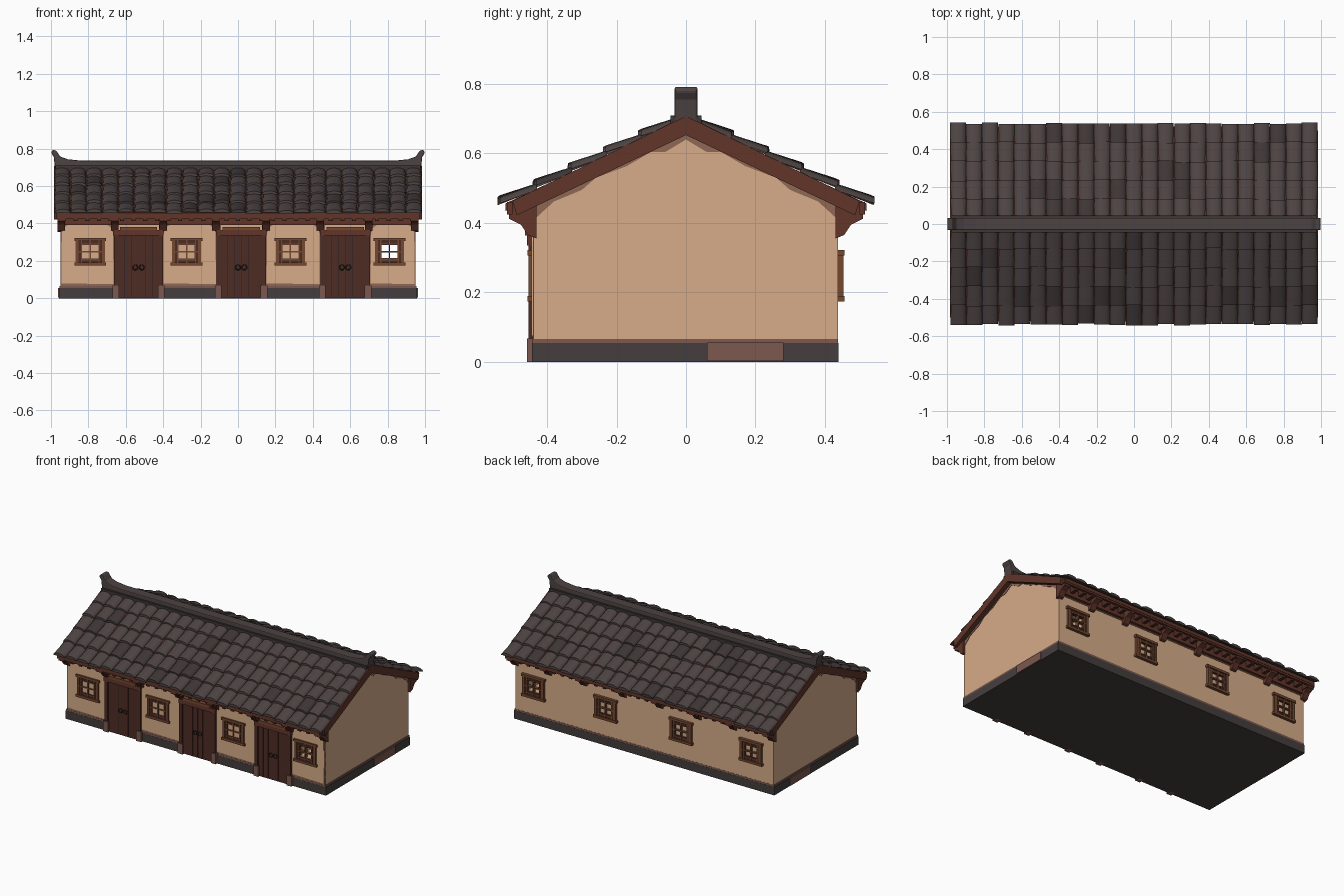
import bpy, bmesh, math, random
from mathutils import Vector, Matrix

random.seed(4)
cube = bpy.data.objects.get("Cube")
if cube:
    bpy.data.objects.remove(cube, do_unlink=True)


def material(name, r, g, b):
    m = bpy.data.materials.new(name)
    m.use_nodes = True
    m.diffuse_color = (r, g, b, 1)
    m.node_tree.nodes["Principled BSDF"].inputs["Base Color"].default_value = (r, g, b, 1)
    return m


PLASTER = material("cream plaster", .68, .41, .25)
WORN = material("worn plaster", .27, .135, .09)
TILE = material("roof tile", .074, .056, .055)
DARK_TILE = material("dark roof tile", .048, .037, .036)
STONE = material("grey stone", .06, .048, .048)
BASE = material("brown stone", .2, .1, .08)
WOOD = material("red brown wood", .12, .036, .023)
DOOR = material("dark door wood", .075, .025, .018)
FRAME = material("window wood", .17, .065, .03)
IRON = material("black iron", .02, .015, .014)


def finish(name, bm, *mats):
    bmesh.ops.recalc_face_normals(bm, faces=bm.faces)
    me = bpy.data.meshes.new(name)
    bm.to_mesh(me)
    bm.free()
    ob = bpy.data.objects.new(name, me)
    bpy.context.collection.objects.link(ob)
    for m in mats:
        me.materials.append(m)
    return ob


def add_box(bm, x0, x1, y0, y1, z0, z1):
    size = Vector((x1 - x0, y1 - y0, z1 - z0, 1))
    mid = Vector((x0 + x1, y0 + y1, z0 + z1)) / 2
    bmesh.ops.create_cube(bm, size=1, matrix=Matrix.Translation(mid) @ Matrix.Diagonal(size))


def boxes(name, mat, *items):
    bm = bmesh.new()
    for item in items:
        add_box(bm, *item)
    return finish(name, bm, mat)


def add_prism(bm, pts, axis, lo, hi):
    """Extrude a (y,z) outline along x, or an (x,z) outline along y."""
    def ring(d):
        return [bm.verts.new((d, a, b) if axis == "x" else (a, d, b)) for a, b in pts]
    a, b = ring(lo), ring(hi)
    bm.faces.new(a)
    bm.faces.new(b[::-1])
    for i in range(len(a)):
        j = (i + 1) % len(a)
        bm.faces.new((a[i], a[j], b[j], b[i]))


def prism(name, mat, pts, axis, lo, hi):
    bm = bmesh.new()
    add_prism(bm, pts, axis, lo, hi)
    return finish(name, bm, mat)


def mirrored(pts):
    """Complete a half outline that starts on the centre line."""
    return pts + [(-a, b) for a, b in reversed(pts) if abs(a) > 1e-6]


def chevron(top, bottom):
    """Roof-shaped band between an upper and a lower half line."""
    return ([(-a, b) for a, b in top[:0:-1]] + top + bottom[::-1]
            + [(-a, b) for a, b in bottom[1:]])


WALL = .437
windows = (-.79, -.275, .28, .81)
doors = (-.532, .017, .573)

# Plaster body and plinth
body = prism("house_walls", PLASTER, mirrored([(0, .66), (WALL, .458), (WALL, .02)]), "x", -.95, .95)
boxes("stone_plinth", STONE, (-.957, .957, -.443, .439, 0, .054))
boxes("plinth_ledge", BASE, (-.954, .954, -.442, .438, .054, .066))
for s, label in ((1, "left"), (-1, "right")):
    lo, hi = sorted((s * .957, s * .962))
    boxes(label + "_plinth_patch", BASE, (lo, hi, .06, .28, .003, .056))

# Window tunnel that stays open
cutter = boxes("window_cutter", PLASTER, (.81 - .045, .81 + .045, -.7, .7, .215, .295))
cutter.hide_render = True
cutter.hide_viewport = True


def open_window(ob):
    mod = ob.modifiers.new("opening", "BOOLEAN")
    mod.operation = "DIFFERENCE"
    mod.object = cutter


open_window(body)

# Front bays: worn edge with a rounded plaster field
for i, (a, b) in enumerate(((-.95, -.66), (-.405, -.112), (.147, .443), (.703, .95))):
    worn = boxes(f"worn_bay_{i + 1}", WORN, (a, b, -.441, -.43, .066, .41))
    r = .05
    arc = [k * math.pi / 8 for k in range(5)]
    pts = [(a + .006, .08), (b - .006, .075)]
    pts += [(b - .008 - r + r * math.cos(t), .345 + r * math.sin(t)) for t in arc]
    pts += [(a + .008 + r - r * math.sin(t), .345 + r * math.cos(t)) for t in arc]
    field = prism(f"plaster_bay_{i + 1}", PLASTER, pts, "y", -.445, -.435)
    open_window(worn)
    open_window(field)
boxes("back_worn_band", WORN, (-.95, .95, .43, .44, .385, .45))

# Doors with planks, posts, stone feet, lintel and ring handles
for i, x in enumerate(doors):
    n = f"door_{i + 1}_"
    planks = []
    for k in range(6):
        p = x - .111 + k * .037
        planks.append((p + .001, p + .036, -.446 - .002 * (k % 2), -.42, .005, .345))
    boxes(n + "planks", DOOR, *planks)
    boxes(n + "gaps", IRON, (x - .112, x + .112, -.4445, -.42, .002, .345))
    boxes(n + "posts", DOOR, *[(x + s * .121 - .011, x + s * .121 + .011, -.454, -.42, .06, .4) for s in (-1, 1)])
    boxes(n + "post_feet", BASE, *[(x + s * .122 - .018, x + s * .122 + .018, -.458, -.42, 0, .068) for s in (-1, 1)])
    boxes(n + "lintel", WOOD, (x - .135, x + .135, -.458, -.42, .335, .364))
    boxes(n + "lintel_plank", FRAME, (x - .1, x + .1, -.464, -.42, .364, .381))
    for s in (-1, 1):
        bpy.ops.mesh.primitive_torus_add(major_radius=.013, minor_radius=.003, major_segments=14,
                                         minor_segments=6, location=(x + s * .017, -.451, .165),
                                         rotation=(math.pi / 2, 0, 0))
        ring = bpy.context.object
        ring.name = n + ("left_ring" if s > 0 else "right_ring")
        ring.data.materials.append(IRON)

# Lattice windows, front and back
for side, label in ((-1, "front"), (1, "back")):
    for i, x in enumerate(windows):
        def at(w0, w1, out, z0, z1):
            y0, y1 = sorted((side * .43, side * (WALL + out)))
            return (x + w0, x + w1, y0, y1, .248 + z0, .248 + z1)
        n = f"{label}_window_{i + 1}_"
        rim = []
        for s in (-1, 1):
            u0, u1 = sorted((s * .062, s * .078))
            rim.append(at(u0, u1, .016, -.074, .074))
            u0, u1 = sorted((s * .058, s * .074))
            rim.append(at(-.085, .085, .019, u0, u1))
            rim.append(at(s * .047 - .003, s * .047 + .003, .014, -.06, .06))
            rim.append(at(-.047, .047, .014, s * .042 - .003, s * .042 + .003))
        rim += [at(-.004, .004, .014, -.06, .06), at(-.062, .062, .014, -.004, .004)]
        boxes(n + "lattice", FRAME, *rim)
        strips = []
        for s in (-1, 1):
            u0, u1 = sorted((s * .043, s * .064))
            strips.append(at(u0, u1, .0105, -.06, .06))
            u0, u1 = sorted((s * .036, s * .06))
            strips.append(at(-.045, .045, .0105, u0, u1))
        boxes(n + "shutter", DOOR, *strips)

# Roof deck, gable boards and worn plaster under them
prism("roof_deck", WOOD, chevron([(0, .7), (.52, .456)], [(0, .676), (.52, .434)]), "x", -.965, .965)
for s, label in ((1, "left"), (-1, "right")):
    lo, hi = sorted((s * .945, s * .984))
    prism(label + "_gable_board", WOOD, chevron([(0, .708), (.5, .463)], [(0, .653), (.487, .422)]), "x", lo, hi)
    lo, hi = sorted((s * .94, s * .953))
    wavy = [(0, .64), (.06, .604), (.1, .605), (.17, .564), (.26, .53), (.3, .495), (.38, .462), (.437, .41)]
    prism(label + "_worn_gable", WORN, chevron([(0, .66), (.437, .455)], wavy), "x", lo, hi)

# Eave beams, brackets and rafter ends
outline = [(.43, .355), (.455, .365), (.475, .395), (.51, .412), (.51, .448), (.43, .455)]
for side, label in ((-1, "front"), (1, "back")):
    def run(x0, x1, y0, y1, z0, z1):
        a, b = sorted((side * y0, side * y1))
        return (x0, x1, a, b, z0, z1)
    boxes(label + "_eave_beam", WOOD, run(-.955, .955, .43, .458, .392, .44),
          run(-.97, .97, .5, .515, .425, .46))
    boxes(label + "_rafter_ends", DOOR, *[run(-.93 + k * .062 - .011, -.93 + k * .062 + .011, .44, .508, .412, .452)
                                          for k in range(31)])
    bm = bmesh.new()
    for x in (-.945, -.66, -.4, -.12, .15, .44, .7, .945):
        add_prism(bm, [(side * y, z) for y, z in outline], "x", x - .02, x + .02)
    finish(label + "_brackets", bm, WOOD)

# Overlapping arched tiles
COLS, ROWS, SEG = 23, 5, 6
PITCH, STEP = 1.965 / COLS, .101
for side, label in ((-1, "front"), (1, "back")):
    bm = bmesh.new()
    for c in range(COLS):
        for row in range(ROWS):
            x = -.9825 + (c + .5) * PITCH + random.uniform(-.002, .002)
            top = .025 + row * STEP
            low = top + STEP + .008 + random.uniform(-.005, .005)
            lift = random.uniform(.008, .016)
            rings = []
            for y, up, w in ((top, 0, .47), (low, lift, .5)):
                base = .697 - .47 * y + up
                rings.append([bm.verts.new((x - math.cos(k * math.pi / SEG) * PITCH * w, side * y,
                                            base + .019 * math.sin(k * math.pi / SEG))) for k in range(SEG + 1)])
            a, b = rings
            tone = int(random.random() < .12)
            faces = [bm.faces.new((a[k], a[k + 1], b[k + 1], b[k])) for k in range(SEG)]
            faces += [bm.faces.new(a), bm.faces.new(b), bm.faces.new((a[0], a[-1], b[-1], b[0]))]
            for f in faces:
                f.material_index = tone
    tiles = finish(label + "_roof_tiles", bm, TILE, DARK_TILE)
    for o in bpy.context.selected_objects:
        o.select_set(False)
    tiles.select_set(True)
    bpy.context.view_layer.objects.active = tiles
    bpy.ops.object.shade_smooth_by_angle(angle=math.radians(40))

# Ridge with upswept ends and a cap strip
ridge = prism("roof_ridge", TILE, mirrored([(0, .736), (.84, .736), (.91, .743), (.95, .757), (.972, .79), (.99, .793),
              (1, .78), (.985, .755), (.978, .69), (.97, .68), (0, .68)]), "y", -.033, .033)
bevel = ridge.modifiers.new("soft_edges", "BEVEL")
bevel.width = .006
bevel.segments = 2
boxes("ridge_base", DARK_TILE, (-.975, .975, -.045, .045, .675, .71))
